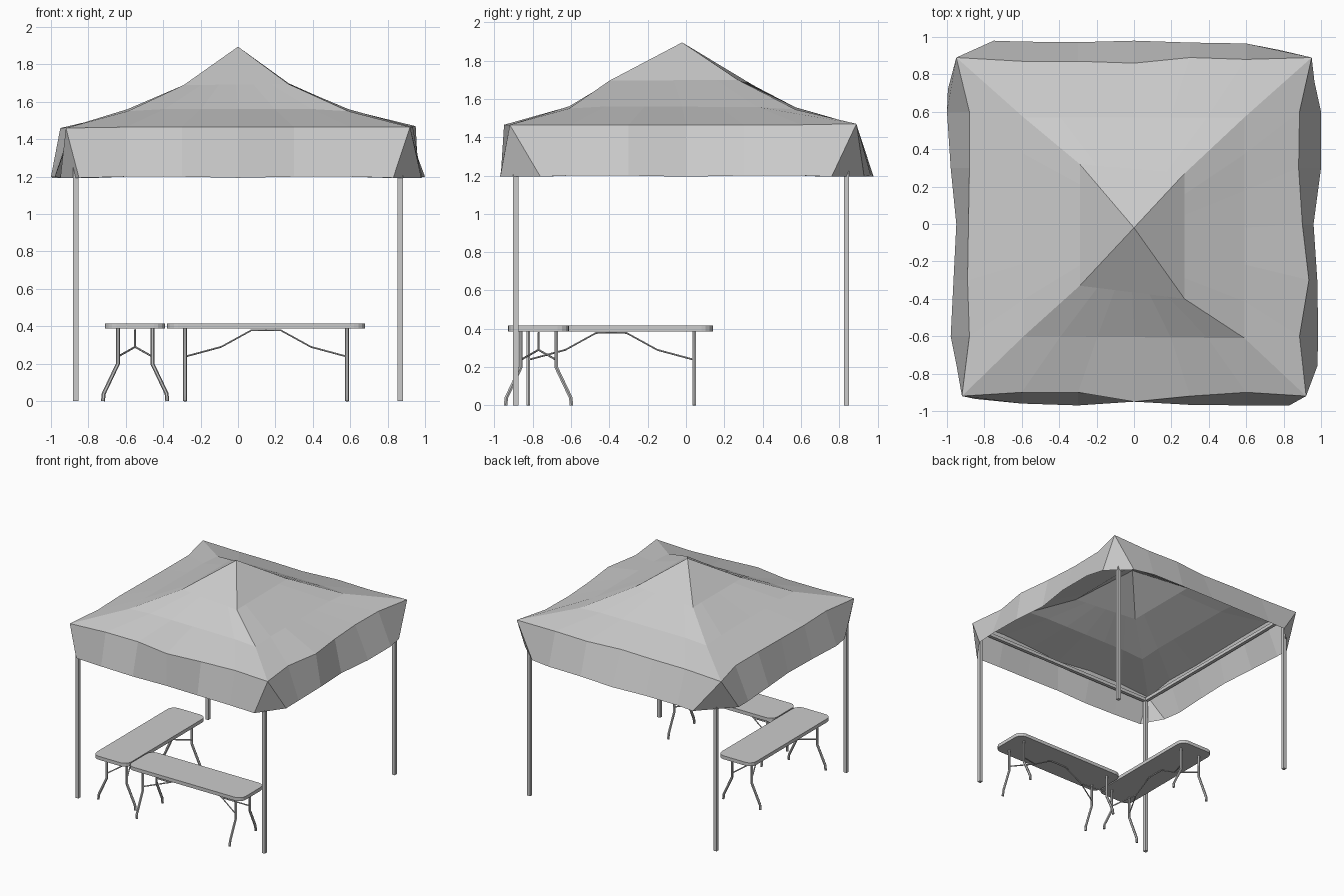
import bpy, bmesh, math
from mathutils import Vector, Matrix

if "Cube" in bpy.data.objects:
    bpy.data.objects.remove(bpy.data.objects["Cube"])

grey = bpy.data.materials.new("light_grey")
grey.diffuse_color = (0.6, 0.6, 0.6, 1)
grey.use_nodes = True
grey.node_tree.nodes["Principled BSDF"].inputs["Base Color"].default_value = grey.diffuse_color


def add_object(name, bm):
    mesh = bpy.data.meshes.new(name)
    bmesh.ops.recalc_face_normals(bm, faces=bm.faces)
    bm.to_mesh(mesh)
    bm.free()
    mesh.materials.append(grey)
    ob = bpy.data.objects.new(name, mesh)
    bpy.context.collection.objects.link(ob)
    return ob


def box(name, lo, hi):
    bm = bmesh.new()
    bmesh.ops.create_cube(bm, size=1)
    lo, hi = Vector(lo), Vector(hi)
    for v in bm.verts:
        v.co = (lo + hi) / 2 + v.co * (hi - lo)
    return add_object(name, bm)


def tubes(name, paths, radius, place):
    """Round tubes along several point paths, joined in one mesh."""
    curve = bpy.data.curves.new(name, 'CURVE')
    curve.dimensions = '3D'
    curve.bevel_depth = radius
    curve.bevel_resolution = 1
    curve.use_fill_caps = True
    for path in paths:
        spline = curve.splines.new('POLY')
        spline.points.add(len(path) - 1)
        for p, co in zip(spline.points, path):
            p.co = (*(place @ Vector(co)), 1)
    ob = bpy.data.objects.new(name, curve)
    bpy.context.collection.objects.link(ob)
    curve.materials.append(grey)
    bpy.ops.object.select_all(action='DESELECT')
    ob.select_set(True)
    bpy.context.view_layer.objects.active = ob
    bpy.ops.object.convert(target='MESH')
    bpy.ops.object.shade_smooth_by_angle(angle=math.radians(50))


# Canopy: four wavy sides, each described as (along, outward) and turned by 90 degrees
def side_point(k, a, o, z):
    x, y = [(a, -o), (o, a), (-a, o), (-o, -a)][k]
    return Vector((x, y, z))


def split(p, q, n=6):
    return [p.lerp(q, i / n) for i in range(n + 1)]


peak = Vector((0, -0.02, 1.895))
# Hip ridges, starting at the front left corner and going round
hips = [
    [(-.29, -.33, 1.69), (-.59, -.60, 1.55), (-.92, -.92, 1.46)],
    [(.27, -.40, 1.695), (.59, -.61, 1.55), (.92, -.92, 1.465)],
    [(.27, .27, 1.70), (.59, .57, 1.545), (.95, .89, 1.47)],
    [(-.29, .32, 1.69), (-.59, .57, 1.545), (-.95, .89, 1.46)],
]
eave_out = [(.90, .90, .95, .92, .90), (.885, .935, .90, .88, .885),
            (.88, .89, .86, .87, .87), (.88, .88, .885, .89, .88)]
hem_range = [(-.85, .83), (-.76, .76), (-.78, .75), (-.72, .75)]
hem_out = [(.935, .96, .97, .95, .967, .97, .97),
           (.98, .985, .98, .96, 1.0, 1.0, .965),
           (.93, .965, .97, .98, .972, .975, .98),
           (.995, 1.0, .98, .95, .965, .98, .95)]

bm = bmesh.new()
hem_ends = []
for k in range(4):
    h0, h1 = hips[k], hips[(k + 1) % 4]
    ring1 = split(Vector(h0[0]), Vector(h1[0]))
    ring2 = split(Vector(h0[1]), Vector(h1[1]))
    for i in range(1, 6):
        ring2[i].z += 0.012
    eave = [Vector(h0[2])]
    eave += [side_point(k, -.6 + .3 * i, o, 1.465) for i, o in enumerate(eave_out[k])]
    eave.append(Vector(h1[2]))
    a0, a1 = hem_range[k]
    along = [a0, -.6, -.3, 0, .3, .6, a1]
    hem = [side_point(k, a, o, 1.2 - .006 * (i % 3 == 0))
           for i, (a, o) in enumerate(zip(along, hem_out[k]))]
    hem_ends.append((hem[0], hem[-1]))
    rows = [[bm.verts.new(p) for p in row] for row in (ring1, ring2, eave, hem)]
    top = bm.verts.new(peak)
    for i in range(6):
        bm.faces.new((top, rows[0][i], rows[0][i + 1]))
        for up, low in zip(rows, rows[1:]):
            bm.faces.new((up[i], low[i], low[i + 1], up[i + 1]))
# Corner gussets of the valance
for k in range(4):
    pts = (hips[k][2], hem_ends[k - 1][1], hem_ends[k][0])
    bm.faces.new([bm.verts.new(p) for p in pts])
bmesh.ops.remove_doubles(bm, verts=bm.verts, dist=0.0005)
add_object("canopy", bm)

# Frame: four square posts and the rails that join them
PX, Y0, Y1, W = .867, -.888, .838, .014
for x in (-PX, PX):
    for y in (Y0, Y1):
        box("post", (x - W, y - W, 0), (x + W, y + W, 1.42))
    box("side_rail", (x - W, Y0 + W, 1.385), (x + W, Y1 - W, 1.413))
for y in (Y0, Y1):
    box("cross_rail", (-PX + W, y - W, 1.385), (PX - W, y + W, 1.413))


# Folding table with its length along local x
def table(place):
    L, D, R = .53, .16, .06
    bm = bmesh.new()
    outline = []
    for cx, cy, start in ((L - R, D - R, 0), (R - L, D - R, 90),
                          (R - L, R - D, 180), (L - R, R - D, 270)):
        for i in range(5):
            t = math.radians(start + 22.5 * i)
            outline.append((cx + R * math.cos(t), cy + R * math.sin(t), .387))
    face = bm.faces.new([bm.verts.new(p) for p in outline])
    ext = bmesh.ops.extrude_face_region(bm, geom=[face])
    new = [v for v in ext['geom'] if isinstance(v, bmesh.types.BMVert)]
    bmesh.ops.translate(bm, verts=new, vec=(0, 0, .029))
    bm.transform(place)
    add_object("table_top", bm)

    legs, braces = [], []
    for sx in (-1, 1):
        x = .433 * sx
        for sy in (-1, 1):
            legs.append([(x, sy * .092, .39), (x, sy * .092, .2),
                         (x, sy * .168, .04), (x, sy * .172, 0)])
            braces.append([(x, sy * .092, .238), (.24 * sx, 0, .29)])
        braces.append([(.24 * sx, 0, .29), (.08 * sx, 0, .378), (0, 0, .38)])
    tubes("table_legs", legs, .0105, place)
    tubes("table_braces", braces, .005, place)


table(Matrix.Translation((.15, -.77, 0)))
table(Matrix.Translation((-.55, -.39, 0)) @ Matrix.Rotation(math.pi / 2, 4, 'Z'))
